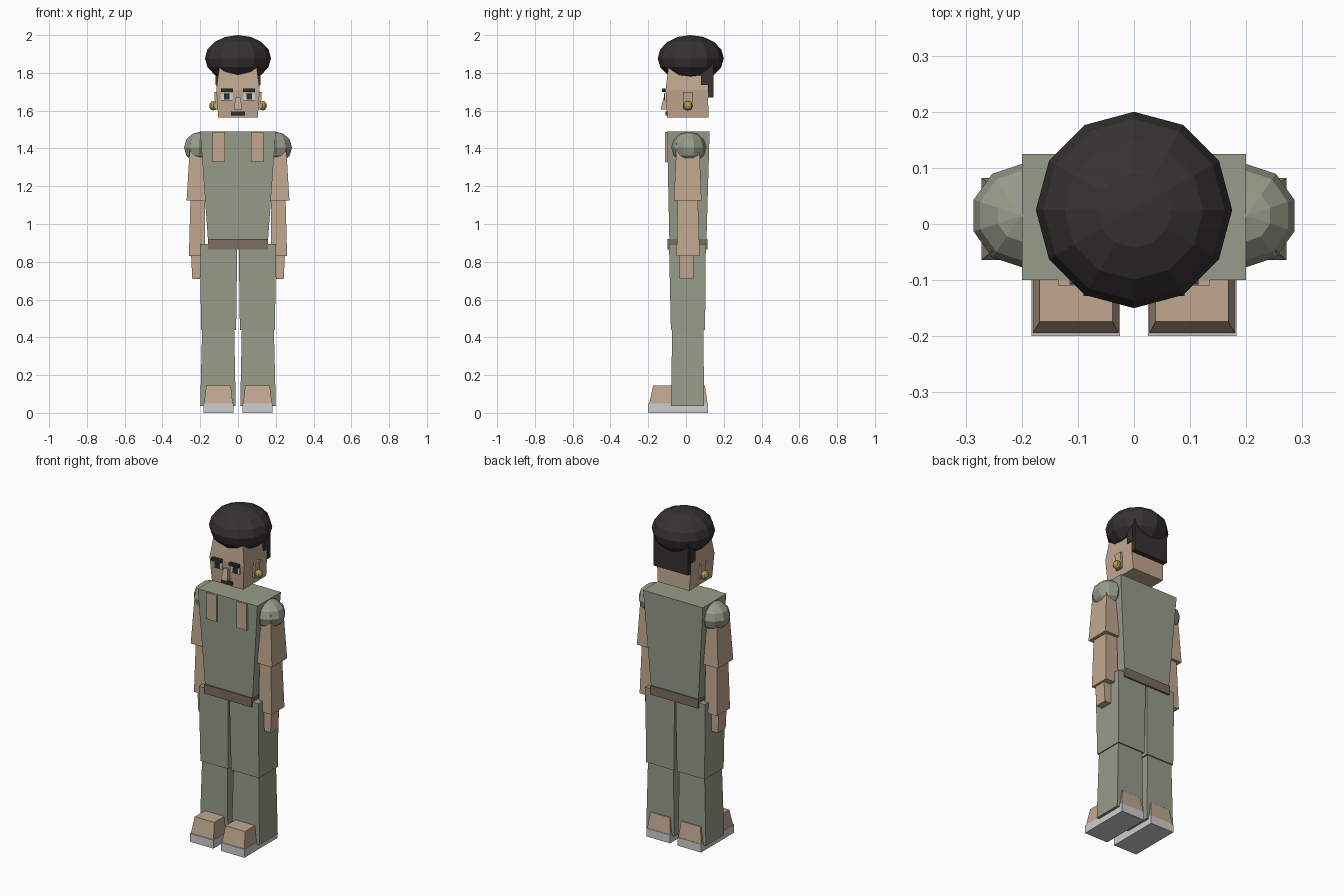
import bpy, bmesh
from mathutils import Matrix


def material(name, rgb):
    m = bpy.data.materials.new(name)
    m.diffuse_color = (*rgb, 1)
    return m


SAGE = material("sage cloth", (0.31, 0.335, 0.255))
SKIN = material("skin", (0.53, 0.39, 0.275))
HAIR = material("dark hair", (0.037, 0.032, 0.031))
BELT = material("belt brown", (0.2, 0.15, 0.11))
GOLD = material("gold", (0.45, 0.34, 0.07))
SOLE = material("light grey", (0.62, 0.62, 0.62))
EYE = material("eye white", (0.62, 0.64, 0.68))
DARK = material("near black", (0.03, 0.028, 0.03))


def finish(name, bm, mat):
    bmesh.ops.recalc_face_normals(bm, faces=bm.faces)
    me = bpy.data.meshes.new(name)
    bm.to_mesh(me)
    bm.free()
    me.materials.append(mat)
    ob = bpy.data.objects.new(name, me)
    bpy.context.collection.objects.link(ob)
    return ob


def block(name, mat, z0, z1, bottom, top=None, s=1):
    """Tapered box: bottom and top are (x0, x1, y0, y1); s=-1 mirrors in x."""
    bm = bmesh.new()
    loops = []
    for z, (x0, x1, y0, y1) in ((z0, bottom), (z1, top or bottom)):
        loops.append([bm.verts.new((s * x, y, z))
                      for x, y in ((x0, y0), (x1, y0), (x1, y1), (x0, y1))])
    a, b = loops
    bm.faces.new(a)
    bm.faces.new(b)
    for i in range(4):
        j = (i + 1) % 4
        bm.faces.new((a[i], a[j], b[j], b[i]))
    return finish(name, bm, mat)


def ball(name, mat, centre, radii, seg, rings):
    bm = bmesh.new()
    bmesh.ops.create_uvsphere(bm, u_segments=seg, v_segments=rings, radius=1,
                              matrix=Matrix.Translation(centre) @ Matrix.Diagonal((*radii, 1)))
    return finish(name, bm, mat)


# Head: jaw and skull, with a faceted hair mass and a nape piece
block("jaw", SKIN, 1.565, 1.71, (-0.105, 0.105, -0.1, 0.12), (-0.115, 0.115, -0.108, 0.115))
block("skull", SKIN, 1.71, 1.86, (-0.115, 0.115, -0.108, 0.115), (-0.095, 0.095, -0.09, 0.11))
ball("hair", HAIR, (0, 0.025, 1.877), (0.175, 0.175, 0.123), 12, 8)
block("nape_hair", HAIR, 1.67, 1.86, (-0.115, 0.115, 0.116, 0.145))
block("hair_sides", HAIR, 1.735, 1.86, (-0.119, 0.119, 0.08, 0.13))

# Nose and mouth
block("nose", SKIN, 1.605, 1.67, (-0.021, 0.021, -0.135, -0.1), (-0.014, 0.014, -0.118, -0.1))
block("mouth", DARK, 1.575, 1.595, (-0.037, 0.037, -0.109, -0.098))

# Torso, shoulder straps and belt
block("torso", SAGE, 0.9, 1.49, (-0.158, 0.158, -0.088, 0.108), (-0.2, 0.2, -0.1, 0.125))
block("belt", BELT, 0.865, 0.92, (-0.16, 0.16, -0.097, 0.115))

for s, side in ((1, "right"), (-1, "left")):
    # Face details
    block("eye_" + side, EYE, 1.655, 1.692, (0.028, 0.09, -0.113, -0.1), s=s)
    block("pupil_" + side, DARK, 1.658, 1.69, (0.045, 0.075, -0.117, -0.11), s=s)
    block("brow_" + side, DARK, 1.7, 1.717, (0.027, 0.09, -0.128, -0.1), s=s)
    block("ear_" + side, SKIN, 1.605, 1.7, (0.1, 0.12, -0.015, 0.032),
          (0.1, 0.126, -0.015, 0.035), s)
    ball("earring_" + side, GOLD, (s * 0.13, 0.01, 1.626), (0.024, 0.025, 0.025), 10, 6)

    # Strap on the chest
    block("strap_" + side, SKIN, 1.328, 1.488, (0.068, 0.135, -0.11, -0.085), s=s)

    # Arm
    ball("shoulder_" + side, SAGE, (s * 0.2, 0.015, 1.405), (0.09, 0.092, 0.083), 10, 6)
    block("upper_arm_" + side, SKIN, 1.125, 1.43, (0.175, 0.272, -0.064, 0.082),
          (0.18, 0.254, -0.05, 0.07), s)
    block("forearm_" + side, SKIN, 0.83, 1.125, (0.175, 0.26, -0.05, 0.073),
          (0.175, 0.252, -0.045, 0.063), s)
    block("hand_" + side, SKIN, 0.71, 0.83, (0.2, 0.242, -0.034, 0.04),
          (0.198, 0.248, -0.034, 0.04), s)

    # Leg
    block("thigh_" + side, SAGE, 0.44, 0.895, (0.01, 0.196, -0.08, 0.101),
          (0.004, 0.2, -0.09, 0.105), s)
    block("shin_" + side, SAGE, 0.037, 0.44, (0.012, 0.2, -0.08, 0.095),
          (0.02, 0.19, -0.073, 0.093), s)

    # Foot and sole
    block("foot_" + side, SKIN, 0.05, 0.145, (0.028, 0.18, -0.194, 0.114),
          (0.038, 0.168, -0.174, 0.1), s)
    block("sole_" + side, SOLE, 0, 0.05, (0.025, 0.183, -0.2, 0.117), s=s)
